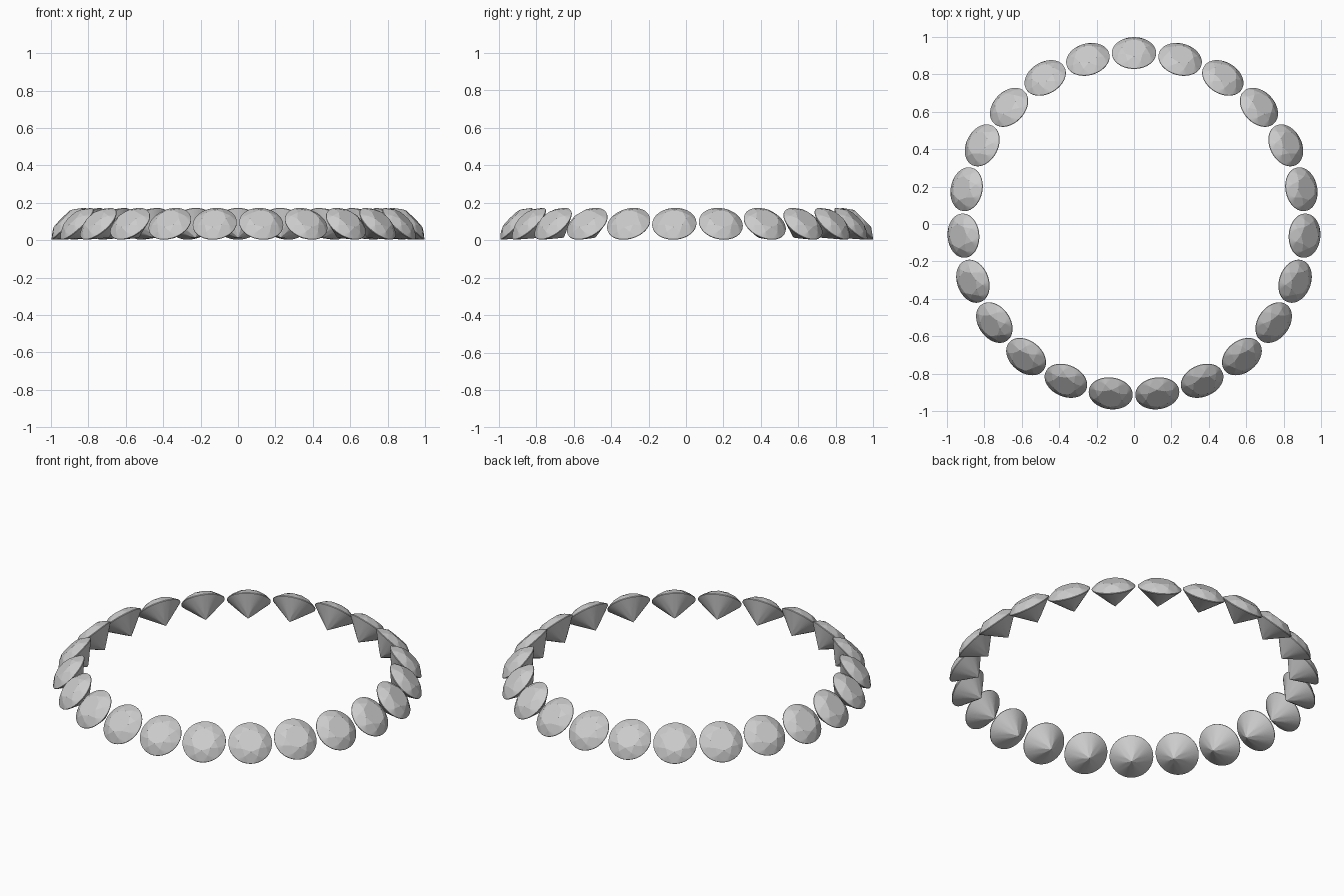
import bpy, bmesh
from math import cos, sin, pi
from mathutils import Matrix

if "Cube" in bpy.data.objects:
    bpy.data.objects.remove(bpy.data.objects["Cube"])

COUNT = 23            # gems around the ring
RING, HEIGHT = 0.914, 0.0875
R = 0.118             # girdle radius
CROWN, PAVILION, GIRDLE = 0.038, 0.102, 0.002
TABLE, STAR, LOWER = 0.55 * R, 0.78 * R, 0.24 * R
SEG = 4               # girdle steps per half facet
N = 16 * SEG


def gem_mesh():
    """Round brilliant cut, axis along +z, girdle on z = 0."""
    bm = bmesh.new()

    def vert(r, a, z):
        return bm.verts.new((r * cos(a), r * sin(a), z))

    step, half = pi / 4, pi / 8
    c = cos(half)
    star_z = GIRDLE + CROWN * (R - STAR * c) / (R - TABLE)
    low_z = -GIRDLE - PAVILION * (1 - LOWER * c / R)
    table = [vert(TABLE, k * step, GIRDLE + CROWN) for k in range(8)]
    star = [vert(STAR, k * step + half, star_z) for k in range(8)]
    up = [vert(R, i * 2 * pi / N, GIRDLE) for i in range(N)]
    down = [vert(R, i * 2 * pi / N, -GIRDLE) for i in range(N)]
    low = [vert(LOWER, k * step + half, low_z) for k in range(8)]
    culet = vert(0, 0, -GIRDLE - PAVILION)

    bm.faces.new(table)
    for k in range(8):
        g = 2 * SEG * k
        # kites and star facets
        bm.faces.new((table[k], star[k - 1], up[g], star[k]))
        bm.faces.new((table[k], star[k], table[(k + 1) % 8]))
        bm.faces.new((culet, low[k], down[g], low[k - 1]))
        # halves, fanned to the round girdle
        for i in range(g, g + 2 * SEG):
            j = (i + 1) % N
            bm.faces.new((star[k], up[i], up[j]))
            bm.faces.new((low[k], down[j], down[i]))
            bm.faces.new((up[i], down[i], down[j], up[j]))
    bmesh.ops.recalc_face_normals(bm, faces=bm.faces)
    mesh = bpy.data.meshes.new("gem")
    bm.to_mesh(mesh)
    bm.free()
    return mesh


# Ring of gems, each leaning outward by 45 degrees
mesh = gem_mesh()
for n in range(COUNT):
    gem = bpy.data.objects.new(f"gem_{n + 1:02d}", mesh)
    bpy.context.collection.objects.link(gem)
    gem.matrix_world = (Matrix.Rotation(pi / 2 + n * 2 * pi / COUNT, 4, 'Z')
                        @ Matrix.Translation((RING, 0, HEIGHT))
                        @ Matrix.Rotation(pi / 4, 4, 'Y'))
